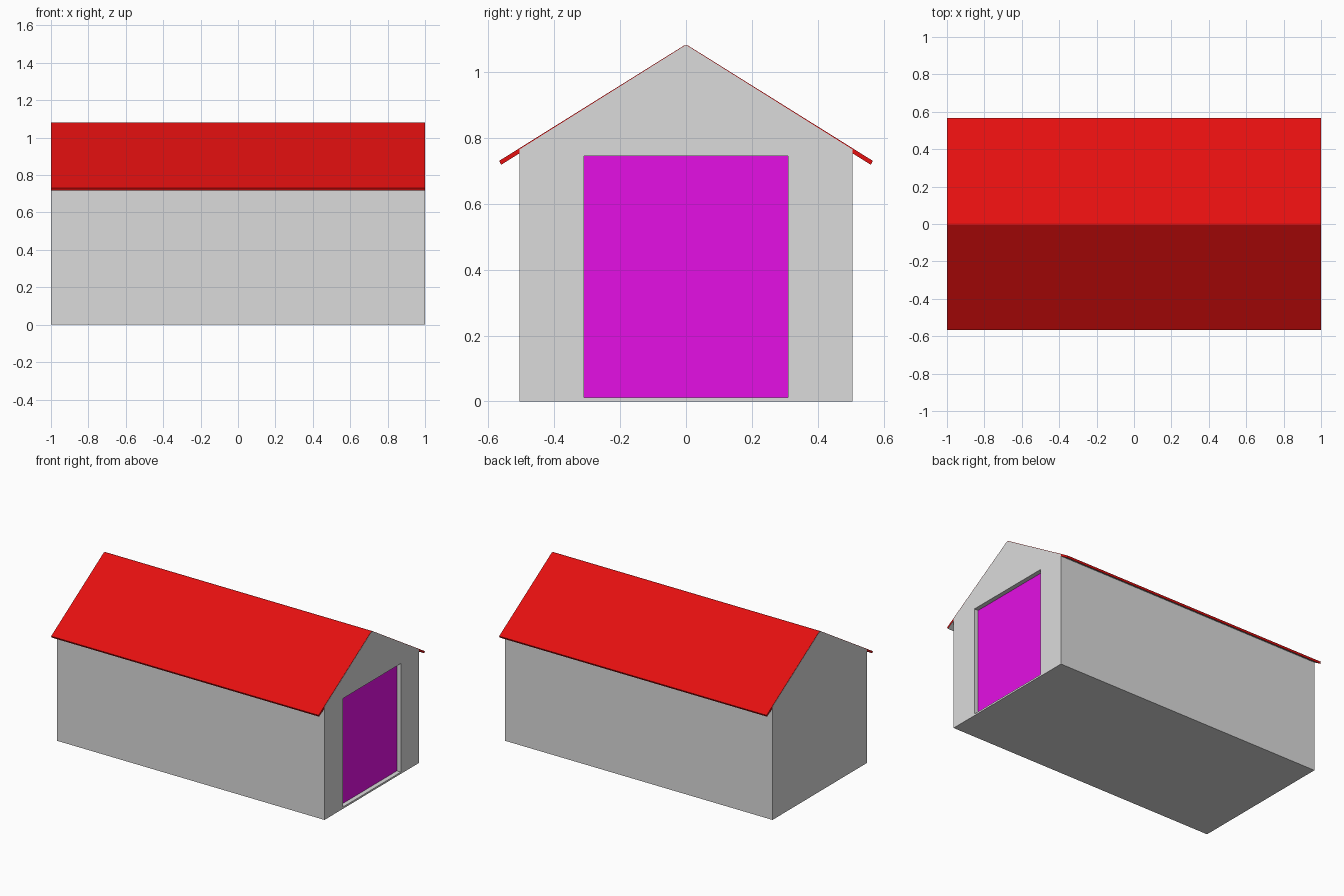
import bpy
import bmesh

cube = bpy.data.objects.get("Cube")
if cube:
    bpy.data.objects.remove(cube, do_unlink=True)


def material(name, rgb):
    m = bpy.data.materials.new(name)
    m.use_nodes = True
    m.diffuse_color = (*rgb, 1)
    m.node_tree.nodes["Principled BSDF"].inputs["Base Color"].default_value = (*rgb, 1)
    return m


GREY = material("light grey", (0.71, 0.71, 0.71))
RED = material("red", (0.78, 0.005, 0.005))
MAGENTA = material("magenta", (0.78, 0.005, 0.78))


def extrude_profile(name, profile, x0, x1, mats):
    """Solid made by sweeping a (y, z) outline along x."""
    bm = bmesh.new()
    face = bm.faces.new([bm.verts.new((x0, y, z)) for y, z in profile])
    top = bmesh.ops.extrude_face_region(bm, geom=[face])["geom"]
    verts = [v for v in top if isinstance(v, bmesh.types.BMVert)]
    bmesh.ops.translate(bm, verts=verts, vec=(x1 - x0, 0, 0))
    bmesh.ops.recalc_face_normals(bm, faces=bm.faces)
    mesh = bpy.data.meshes.new(name)
    bm.to_mesh(mesh)
    bm.free()
    obj = bpy.data.objects.new(name, mesh)
    bpy.context.collection.objects.link(obj)
    for m in mats:
        mesh.materials.append(m)
    return obj


def mirrored(half):
    """Close a half outline across y = 0."""
    return half + [(-y, z) for y, z in reversed(half)]


HALF_LENGTH, WALL_Y = 1.0, 0.505
RIDGE_Y, RIDGE_Z = 0.006, 1.08
EAVE_Y, EAVE_Z = 0.567, 0.73
WALL_Z = 0.767
DOOR_Y, DOOR_BOTTOM, DOOR_TOP, RECESS = 0.31, 0.012, 0.745, 0.03

# Walls with gable ends, just under the roof skin
house = mirrored([(WALL_Y, 0), (WALL_Y, WALL_Z - 0.002), (RIDGE_Y, RIDGE_Z - 0.002)])
walls = extrude_profile("walls", house, -HALF_LENGTH, HALF_LENGTH, [GREY])

# Recessed doorway: inset the gable face and push it inwards
bm = bmesh.new()
bm.from_mesh(walls.data)
gable = max(bm.faces, key=lambda f: f.normal.x)
outer = list(gable.verts)
bm.faces.remove(gable)
opening = [(-DOOR_Y, DOOR_BOTTOM), (DOOR_Y, DOOR_BOTTOM), (DOOR_Y, DOOR_TOP), (-DOOR_Y, DOOR_TOP)]
rim = [bm.verts.new((HALF_LENGTH, y, z)) for y, z in opening]
back = [bm.verts.new((HALF_LENGTH - RECESS, y, z)) for y, z in opening]
loop = []
for ring in (outer, rim):
    for a, b in zip(ring, ring[1:] + ring[:1]):
        loop.append(bm.edges.get((a, b)) or bm.edges.new((a, b)))
bmesh.ops.triangle_fill(bm, edges=loop, use_beauty=True, normal=(1, 0, 0))
for i in range(4):
    j = (i + 1) % 4
    bm.faces.new((rim[i], rim[j], back[j], back[i]))
door = bm.faces.new(back)
door.material_index = 1
bmesh.ops.recalc_face_normals(bm, faces=bm.faces)
bm.to_mesh(walls.data)
bm.free()
walls.data.materials.append(MAGENTA)

# Thin roof sheet with overhanging eaves and a grey underside
sheet = mirrored([(EAVE_Y, EAVE_Z), (RIDGE_Y, RIDGE_Z)])
under = mirrored([(EAVE_Y - 0.006, EAVE_Z - 0.012), (RIDGE_Y, RIDGE_Z - 0.015)])
roof = extrude_profile("roof", sheet + under[::-1], 0.001 - HALF_LENGTH,
                       HALF_LENGTH - 0.001, [RED, GREY])
for p in roof.data.polygons:
    if p.normal.z < -0.7:
        p.material_index = 1
